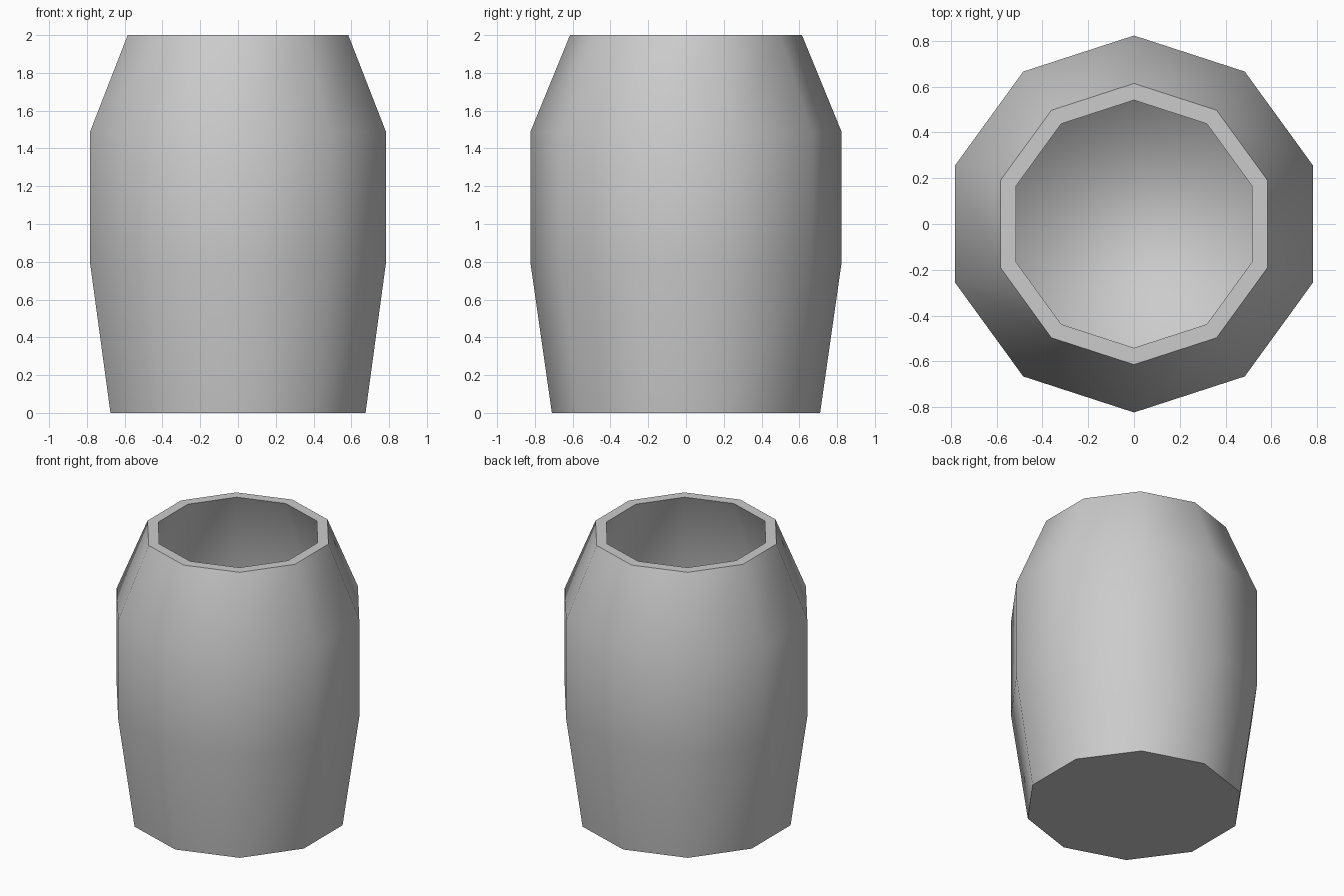
import bpy, bmesh, math

if "Cube" in bpy.data.objects:
    bpy.data.objects.remove(bpy.data.objects["Cube"])

SIDES = 10
WALL = 0.073

# Profile (radius, height): outside from base to rim, then inside from rim to floor
outer = [(0.71, 0.0), (0.823, 0.79), (0.823, 1.49), (0.614, 2.0)]
inner = [(r - WALL, max(z, WALL)) for r, z in reversed(outer)]

bm = bmesh.new()


def ring(r, z):
    return [bm.verts.new((r * math.sin(math.tau * i / SIDES),
                          -r * math.cos(math.tau * i / SIDES), z))
            for i in range(SIDES)]


rings = [ring(r, z) for r, z in outer + inner]
for a, b in zip(rings, rings[1:]):
    for i in range(SIDES):
        j = (i + 1) % SIDES
        bm.faces.new((a[i], a[j], b[j], b[i]))
bm.faces.new(list(reversed(rings[0])))  # underside
bm.faces.new(rings[-1])                 # inner floor
bmesh.ops.recalc_face_normals(bm, faces=bm.faces[:])

# Smooth sides with crisp rim and base edges
for f in bm.faces:
    f.smooth = True
for loop in (rings[0], rings[3], rings[4]):
    for i in range(SIDES):
        bm.edges.get((loop[i], loop[(i + 1) % SIDES])).smooth = False

mesh = bpy.data.meshes.new("barrel_pot")
bm.to_mesh(mesh)
bm.free()
pot = bpy.data.objects.new("barrel_pot", mesh)
bpy.context.collection.objects.link(pot)

grey = bpy.data.materials.new("plain grey")
grey.diffuse_color = (0.6, 0.6, 0.6, 1)
grey.use_nodes = True
grey.node_tree.nodes["Principled BSDF"].inputs["Base Color"].default_value = grey.diffuse_color
mesh.materials.append(grey)
